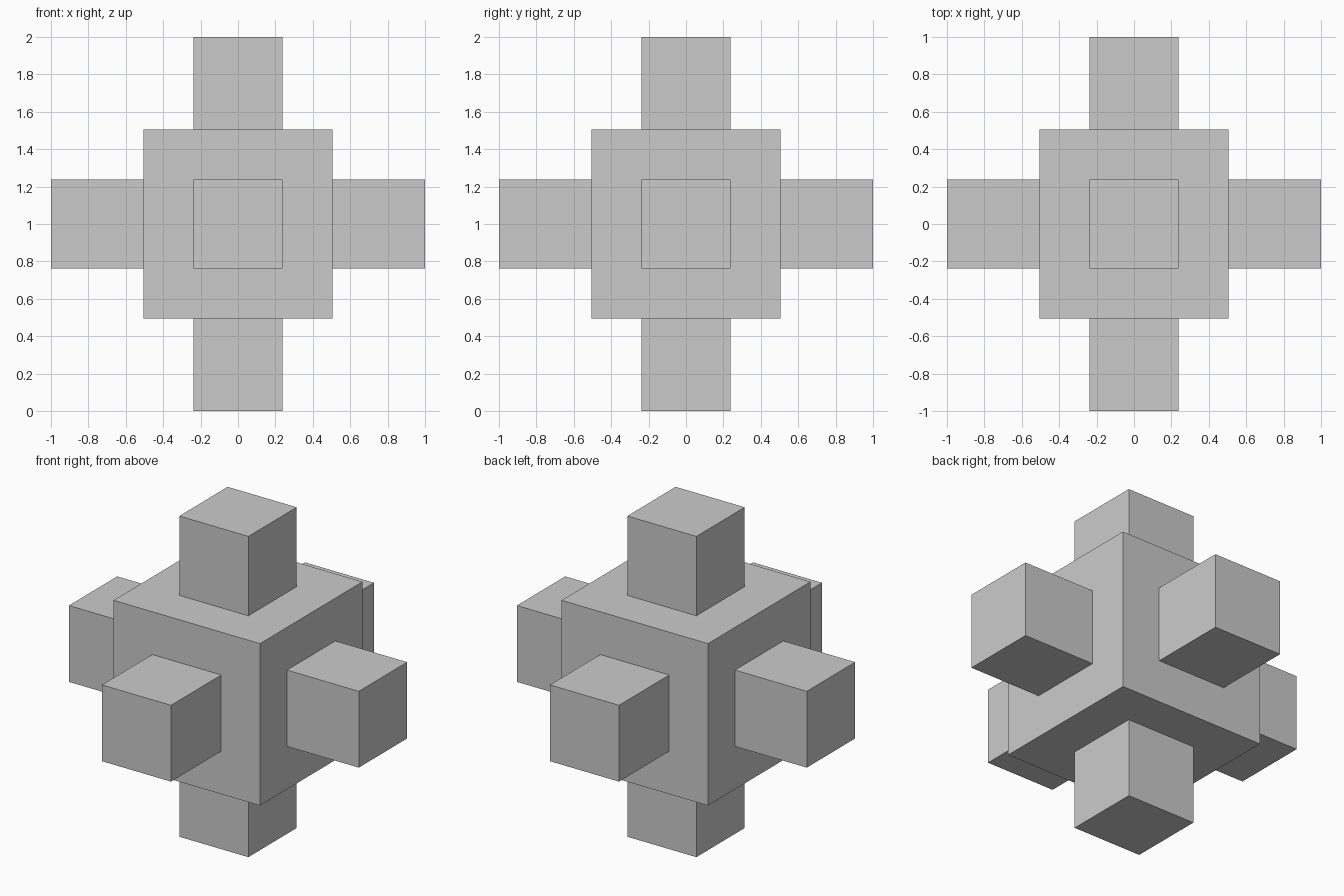
import bpy, bmesh

if "Cube" in bpy.data.objects:
    bpy.data.objects.remove(bpy.data.objects["Cube"])

CORE = 1.01     # edge length of the central cube
ARM = 0.476     # edge length of the square arms
REACH = 1.0     # distance from the centre to an arm tip

bm = bmesh.new()

# Central cube
bmesh.ops.create_cube(bm, size=CORE)

# Six arms: inset every face, then pull the inner square outwards
for face in list(bm.faces):
    normal = face.normal.copy()
    bmesh.ops.inset_individual(bm, faces=[face], thickness=(CORE - ARM) / 2,
                               use_even_offset=True)
    result = bmesh.ops.extrude_discrete_faces(bm, faces=[face])
    tip = result["faces"][0]
    bmesh.ops.translate(bm, verts=tip.verts, vec=normal * (REACH - CORE / 2))

bmesh.ops.translate(bm, verts=bm.verts, vec=(0, 0, REACH))
bmesh.ops.recalc_face_normals(bm, faces=bm.faces)

mesh = bpy.data.meshes.new("six_armed_cube")
bm.to_mesh(mesh)
bm.free()
bpy.context.collection.objects.link(bpy.data.objects.new("six_armed_cube", mesh))
